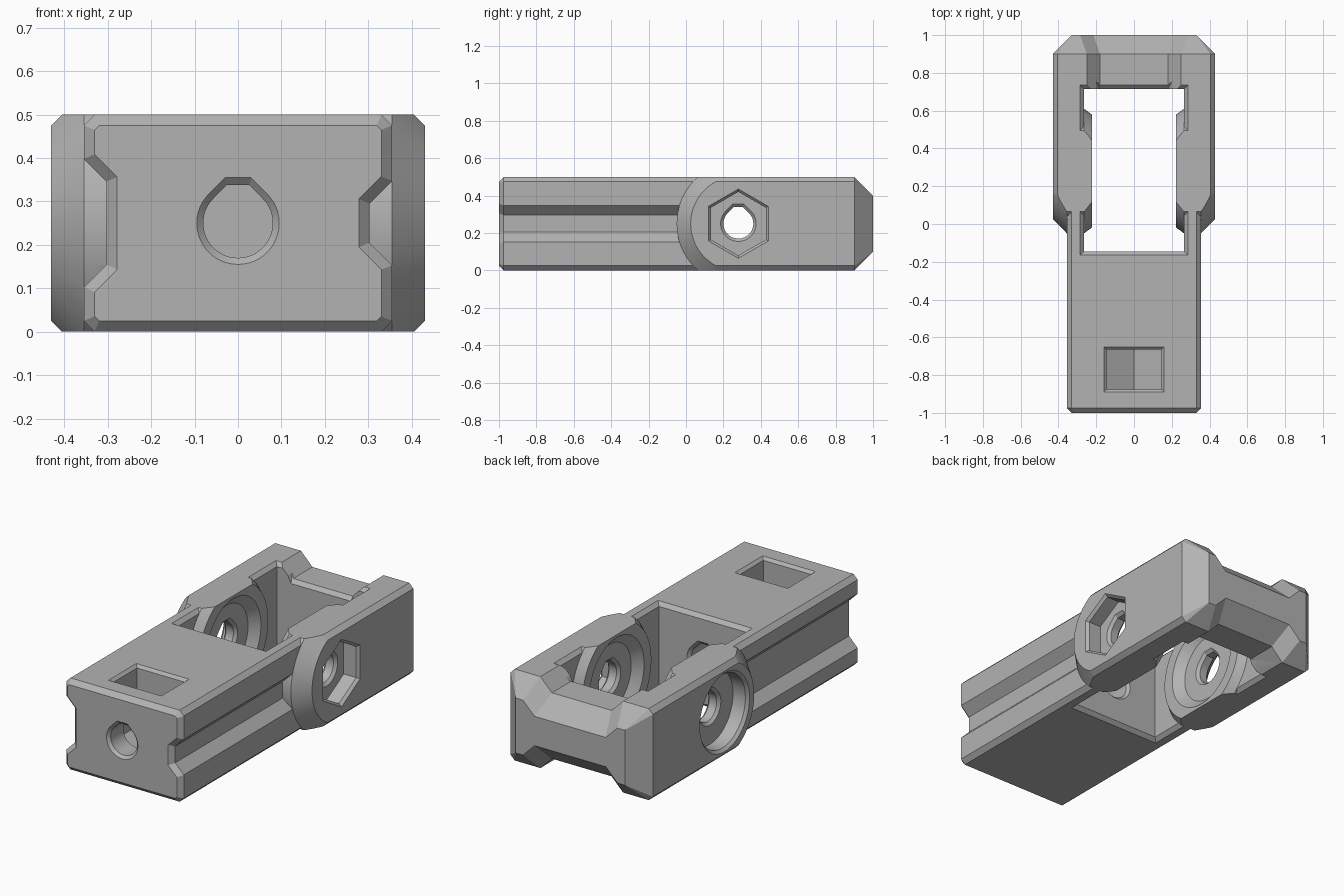
import bpy, bmesh, math

old = bpy.data.objects.get("Cube")
if old:
    bpy.data.objects.remove(old, do_unlink=True)

grey = bpy.data.materials.new("matte_grey")
grey.use_nodes = True
colour = (0.45, 0.45, 0.45, 1)
grey.diffuse_color = colour
grey.node_tree.nodes["Principled BSDF"].inputs["Base Color"].default_value = colour

PIVOT_Y, MID_Z = 0.28, 0.25


# ---- helpers -------------------------------------------------------------
def make(name, bm):
    bmesh.ops.recalc_face_normals(bm, faces=bm.faces[:])
    mesh = bpy.data.meshes.new(name)
    bm.to_mesh(mesh)
    bm.free()
    mesh.materials.append(grey)
    ob = bpy.data.objects.new(name, mesh)
    bpy.context.collection.objects.link(ob)
    return ob


def loft(name, axis, sections):
    """Skin a list of (position, 2D outline) sections along an axis."""
    place = {"x": lambda p, u, v: (p, u, v),
             "y": lambda p, u, v: (u, p, v),
             "z": lambda p, u, v: (u, v, p)}[axis]
    bm = bmesh.new()
    rings = [[bm.verts.new(place(p, u, v)) for u, v in outline] for p, outline in sections]
    n = len(rings[0])
    for a, b in zip(rings, rings[1:]):
        for i in range(n):
            j = (i + 1) % n
            bm.faces.new((a[i], a[j], b[j], b[i]))
    bm.faces.new(rings[0])
    bm.faces.new(rings[-1])
    return make(name, bm)


def combine(target, tool, operation):
    """Apply a boolean and discard the tool."""
    mod = target.modifiers.new("cut", "BOOLEAN")
    mod.operation, mod.object, mod.solver = operation, tool, "EXACT"
    graph = bpy.context.evaluated_depsgraph_get()
    mesh = bpy.data.meshes.new_from_object(target.evaluated_get(graph))
    target.modifiers.clear()
    target.data = mesh
    bpy.data.objects.remove(tool, do_unlink=True)


def circle(r, cu=PIVOT_Y, sides=64, turn=0.0):
    return [(cu + r * math.cos(turn + math.tau * i / sides),
             MID_Z + r * math.sin(turn + math.tau * i / sides)) for i in range(sides)]


def rect(u, v, cu=0.0, cv=0.0):
    return [(cu - u, cv - v), (cu + u, cv - v), (cu + u, cv + v), (cu - u, cv + v)]


def octagon(w, c=0.025):
    half = [(w, c), (w, 0.5 - c), (w - c, 0.5), (c - w, 0.5),
            (-w, 0.5 - c), (-w, c), (c - w, 0), (w - c, 0)]
    return half


def teardrop(r, cu):
    """Round hole with a flat-topped 45 degree roof."""
    steps = [math.radians(135 + 270 * i / 36) for i in range(37)]
    pts = [(cu + r * math.cos(a), MID_Z + r * math.sin(a)) for a in steps]
    return pts + [(cu + 0.32 * r, MID_Z + 1.1 * r), (cu - 0.32 * r, MID_Z + 1.1 * r)]


def hole(axis, start, end, cu, lip=0.015, r=0.08):
    """Teardrop hole with a chamfered lip at both ends."""
    s = math.copysign(1, end - start)
    wide, tight = teardrop(r + 2 * lip, cu), teardrop(r, cu)
    return loft("hole", axis, [(start - s * lip, wide), (start + s * lip, tight),
                               (end - s * lip, tight), (end + s * lip, wide)])


# ---- rear fork: chamfered block with a conical rounded front ---------------
bm = bmesh.new()
for y, outline in ((-0.3, octagon(0.43)), (0.9, octagon(0.43)), (1.0, rect(0.33, 0.15, 0, MID_Z))):
    for u, v in outline:
        bm.verts.new((u, y, v))
bmesh.ops.convex_hull(bm, input=bm.verts[:])
bmesh.ops.dissolve_limit(bm, angle_limit=0.01, verts=bm.verts[:], edges=bm.edges[:])
body = make("clevis_body", bm)

limit = loft("pivot_round", "x", [(-0.44, circle(0.245)), (-0.355, circle(0.33)),
                                  (0.355, circle(0.33)), (0.44, circle(0.245))])
combine(limit, loft("rear_limit", "x", [(-0.6, rect(0.5, 0.5, 0.78, MID_Z)),
                                        (0.6, rect(0.5, 0.5, 0.78, MID_Z))]), "UNION")
combine(body, limit, "INTERSECT")

# ---- front bar with a wide groove on the right and a narrow one on the left
def bar_side(groove_half):
    w, d, c = 0.355, 0.052, 0.025
    h = groove_half
    return [(w, c), (w, MID_Z - h), (w - d, MID_Z - h + d), (w - d, MID_Z + h - d),
            (w, MID_Z + h), (w, 0.5 - c), (w - c, 0.5)]


plus, minus = bar_side(0.097), bar_side(0.148)
profile = [(0.33, 0)] + plus + [(-u, v) for u, v in reversed(minus)] + [(-0.33, 0)]
bar = loft("front_bar", "y", [(-1.0, profile), (0.25, profile)])
bm = bmesh.new()
bm.from_mesh(bar.data)
rim = [e for e in bm.edges if all(v.co.y < -0.99 for v in e.verts)]
bmesh.ops.bevel(bm, geom=rim, offset=0.025, segments=1, affect="EDGES")
bm.to_mesh(bar.data)
bm.free()
combine(body, bar, "UNION")

# ---- central window with chamfered rims ------------------------------------
def opening(grow):
    return rect(0.265 + grow, 0.43 + grow, 0, 0.285)


combine(body, loft("window", "z", [(-0.02, opening(0.04)), (0.02, opening(0)),
                                   (0.48, opening(0)), (0.52, opening(0.04))]), "DIFFERENCE")

# ---- dished bosses on the inner walls --------------------------------------
for s in (-1, 1):
    boss = loft("boss", "x", [(s * 0.33, circle(0.33)), (s * 0.265, circle(0.33)),
                              (s * 0.222, circle(0.298))])
    combine(boss, loft("slab", "y", [(-0.5, octagon(0.5)), (1.0, octagon(0.5))]), "INTERSECT")
    combine(body, boss, "UNION")
    combine(body, loft("dish", "x", [(s * 0.2, circle(0.255)), (s * 0.222, circle(0.235)),
                                     (s * 0.265, circle(0.185))]), "DIFFERENCE")

# ---- hexagonal pocket on one side, round counterbore on the other ----------
for s, sides, r in ((1, 6, 0.17), (-1, 48, 0.2)):
    shapes = [circle(r + g, sides=sides, turn=math.pi / 6) for g in (0.03, 0, 0)]
    combine(body, loft("pocket", "x", list(zip((s * 0.445, s * 0.415, s * 0.34), shapes))),
            "DIFFERENCE")
    combine(body, hole("x", s * 0.34, s * 0.265, PIVOT_Y), "DIFFERENCE")

# ---- front screw hole and pointed nut slot ---------------------------------
combine(body, hole("y", -1.0, -0.145, 0), "DIFFERENCE")
r = 0.145
nut = [(0, MID_Z - r / math.cos(math.pi / 6)), (r, MID_Z - r * math.tan(math.pi / 6)), (r, 0.485),
       (r + 0.03, 0.515), (-r - 0.03, 0.515), (-r, 0.485), (-r, MID_Z - r * math.tan(math.pi / 6))]
combine(body, loft("nut_slot", "y", [(-0.875, nut), (-0.665, nut)]), "DIFFERENCE")
combine(body, loft("nut_lip", "z", [(0.485, rect(0.145, 0.105, 0, -0.77)),
                                    (0.515, rect(0.175, 0.135, 0, -0.77))]), "DIFFERENCE")

# ---- tapered strap notches over and under the back wall --------------------
def notch(shift, drop, flip):
    pts = [(0.18 + shift, 0.43 - drop), (0.30 + shift, 0.55 - drop)]
    pts += [(-u, v) for u, v in reversed(pts)]
    return [(u, 0.5 - v if flip else v) for u, v in pts]


for flip in (False, True):
    combine(body, loft("notch", "y", [(0.6, notch(0, 0, flip)), (0.9, notch(0, 0, flip)),
                                      (1.1, notch(0.07, 0.2, flip))]), "DIFFERENCE")
    z = [0.5 - v if flip else v for v in (0.41, 0.45)]
    combine(body, loft("notch_lip", "z", [(z[0], rect(0.18, 0.1, 0, 0.615)),
                                          (z[1], rect(0.2, 0.14, 0, 0.615))]), "DIFFERENCE")

# ---- smooth round parts, keep creases ---------------------------------------
body.data.materials.clear()
body.data.materials.append(grey)
bpy.ops.object.select_all(action="DESELECT")
body.select_set(True)
bpy.context.view_layer.objects.active = body
bpy.ops.object.shade_smooth_by_angle(angle=math.radians(20))
